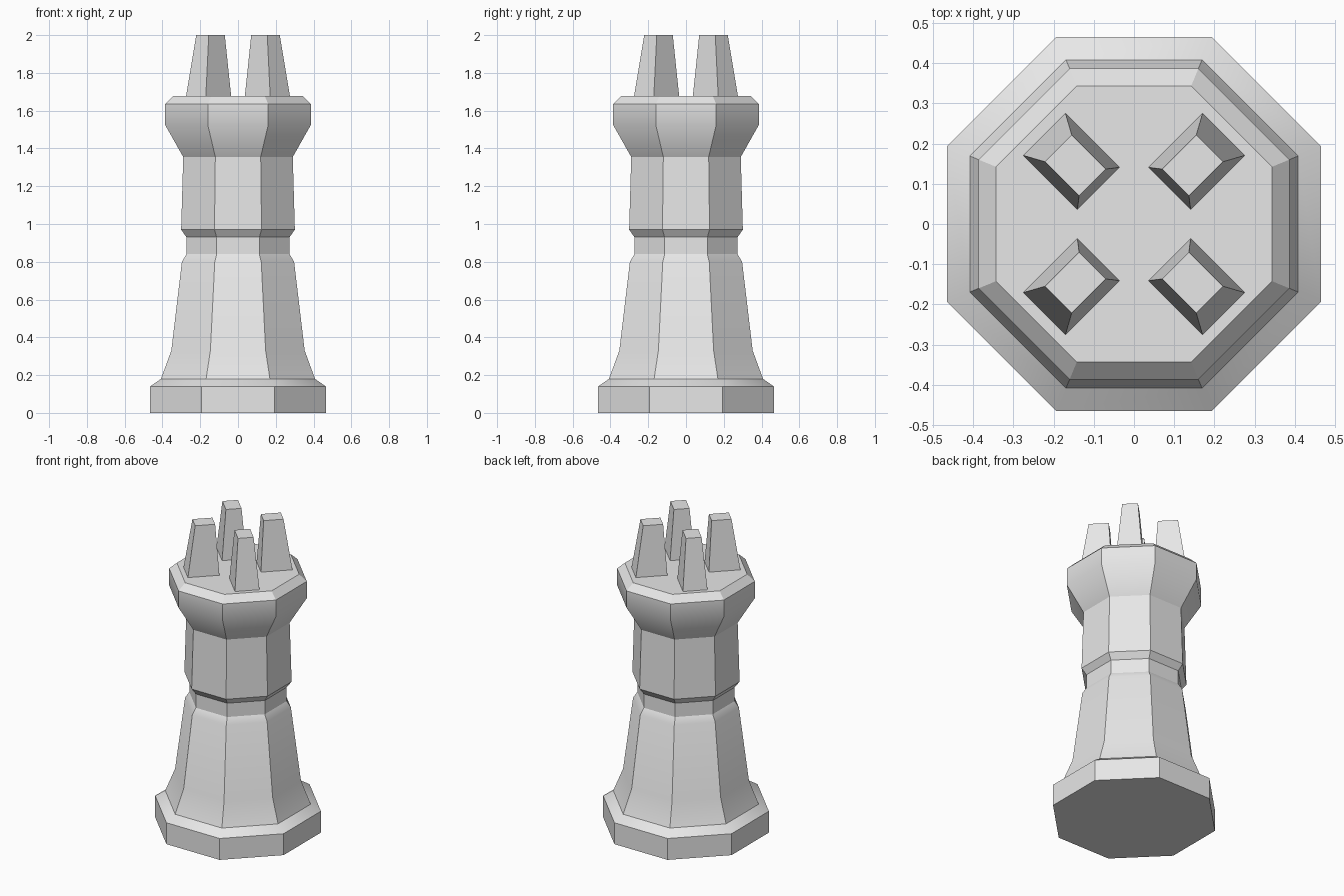
import bpy, bmesh
from math import radians, cos, sin, pi, sqrt

cube = bpy.data.objects.get("Cube")
if cube:
    bpy.data.objects.remove(cube, do_unlink=True)

# Single stone colour
stone = bpy.data.materials.new("stone_grey")
stone.use_nodes = True
GREY = (0.8, 0.8, 0.8, 1)
stone.diffuse_color = GREY
stone.node_tree.nodes["Principled BSDF"].inputs["Base Color"].default_value = GREY


def loft(name, rings):
    """Skin a stack of equal-sized rings and cap both ends."""
    bm = bmesh.new()
    loops = [[bm.verts.new(p) for p in ring] for ring in rings]
    n = len(loops[0])
    for low, high in zip(loops, loops[1:]):
        for i in range(n):
            j = (i + 1) % n
            bm.faces.new((low[i], low[j], high[j], high[i]))
    bm.faces.new(loops[0][::-1])
    bm.faces.new(loops[-1])
    bmesh.ops.recalc_face_normals(bm, faces=bm.faces)
    mesh = bpy.data.meshes.new(name)
    bm.to_mesh(mesh)
    bm.free()
    mesh.materials.append(stone)
    obj = bpy.data.objects.new(name, mesh)
    bpy.context.collection.objects.link(obj)
    bpy.ops.object.select_all(action='DESELECT')
    obj.select_set(True)
    bpy.context.view_layer.objects.active = obj
    bpy.ops.object.shade_smooth_by_angle(angle=radians(30))
    return obj


def octagon(apothem, z):
    r = apothem / cos(pi / 8)
    angles = [pi / 8 + i * pi / 4 for i in range(8)]
    return [(r * cos(a), r * sin(a), z) for a in angles]


# Tower body: (distance to flat side, height)
profile = [
    (0.465, 0), (0.465, 0.14), (0.408, 0.18),   # foot
    (0.353, 0.33), (0.297, 0.80),               # flared shaft
    (0.273, 0.84), (0.273, 0.93),               # neck groove
    (0.301, 0.97), (0.29, 1.355),               # upper shaft
    (0.386, 1.525), (0.386, 1.635), (0.343, 1.677),  # collar
]
loft("tower_body", [octagon(a, z) for a, z in profile])


# Battlements: tapered blocks on the diagonals, steepest on the inner side
def block_ring(angle, inner, outer, half, z):
    c, s = cos(angle), sin(angle)
    corners = [(inner, -half), (outer, -half), (outer, half), (inner, half)]
    return [(r * c - t * s, r * s + t * c, z) for r, t in corners]


names = ["back_left", "back_right", "front_right", "front_left"]
for i, side in enumerate(names):
    a = pi / 4 + i * pi / 2
    loft("battlement_" + side, [
        block_ring(a, 0.125, 0.315, 0.074, 1.676),
        block_ring(a, 0.146, 0.266, 0.047, 2.0),
    ])
